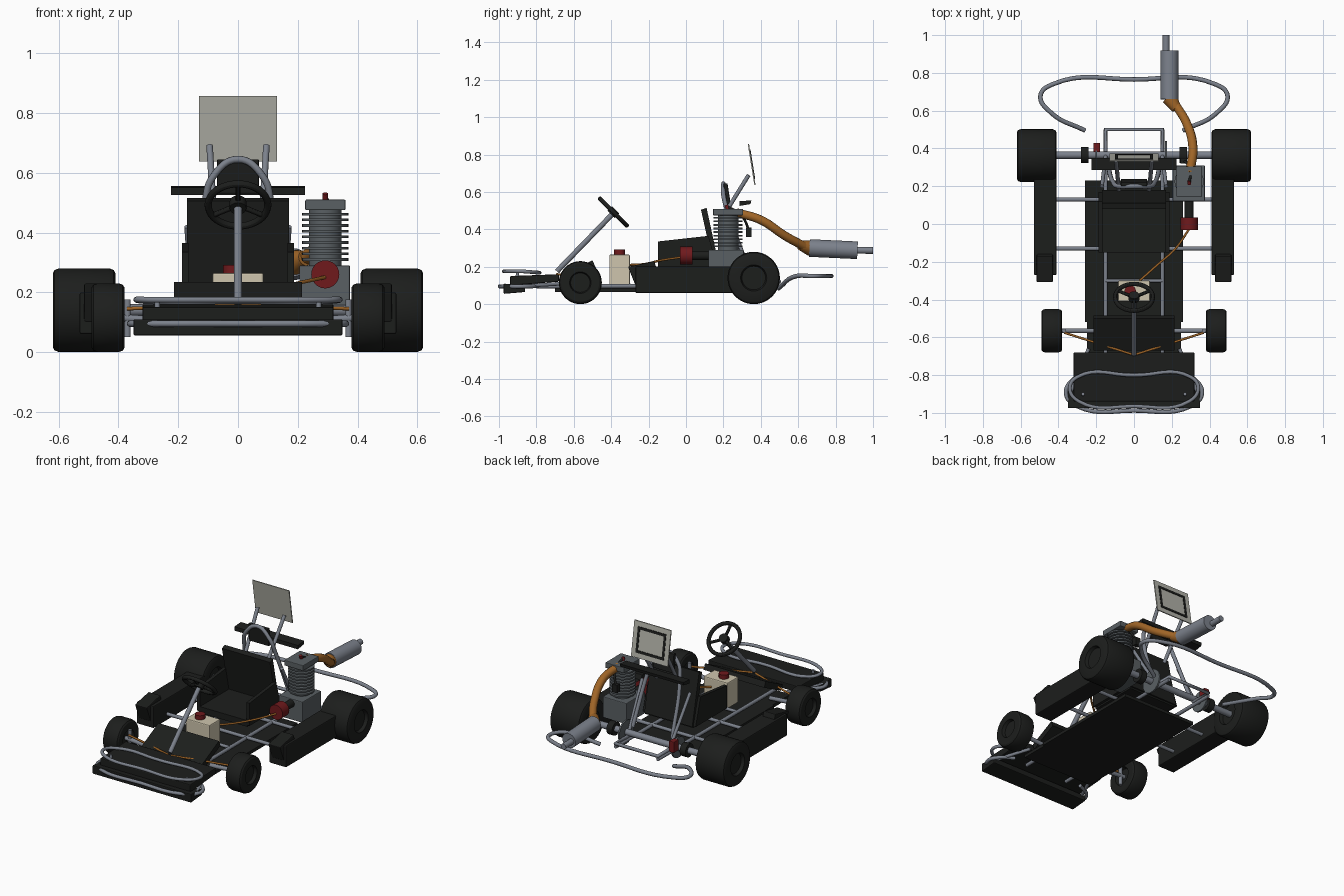
import bpy, bmesh, math
from mathutils import Vector

if "Cube" in bpy.data.objects:
    bpy.data.objects.remove(bpy.data.objects["Cube"])


def mat(name, r, g, b):
    m = bpy.data.materials.new(name)
    m.diffuse_color = (r, g, b, 1)
    m.use_nodes = True
    m.node_tree.nodes["Principled BSDF"].inputs["Base Color"].default_value = m.diffuse_color
    return m


BLACK = mat("black", .012, .013, .012)
STEEL = mat("steel", .20, .22, .26)
ALLOY = mat("alloy", .10, .115, .125)
ORANGE = mat("orange", .35, .13, .02)
RED = mat("red", .16, .01, .012)
CREAM = mat("cream", .62, .56, .42)
WHITE = mat("plate_white", .45, .45, .40)


def finish(name, bm, m, bevel=0):
    bmesh.ops.recalc_face_normals(bm, faces=bm.faces)
    me = bpy.data.meshes.new(name)
    bm.to_mesh(me)
    bm.free()
    o = bpy.data.objects.new(name, me)
    bpy.context.collection.objects.link(o)
    me.materials.append(m)
    if bevel:
        b = o.modifiers.new("bevel", 'BEVEL')
        b.width, b.segments = bevel, 2
    return o


def prism(name, profile, x0, x1, m, bevel=0):
    """Side profile (y, z) extruded across x."""
    bm = bmesh.new()
    f = bm.faces.new([bm.verts.new((x0, y, z)) for y, z in profile])
    r = bmesh.ops.extrude_face_region(bm, geom=[f])
    bmesh.ops.translate(bm, vec=(x1 - x0, 0, 0),
                        verts=[v for v in r["geom"] if isinstance(v, bmesh.types.BMVert)])
    return finish(name, bm, m, bevel)


def box(name, x0, x1, y0, y1, z0, z1, m, bevel=0):
    return prism(name, [(y0, z0), (y1, z0), (y1, z1), (y0, z1)], x0, x1, m, bevel)


def rod(name, a, b, r, m, r2=None, sides=24):
    """Cylinder or cone between two points."""
    a, b = Vector(a), Vector(b)
    bm = bmesh.new()
    bmesh.ops.create_cone(bm, cap_ends=True, segments=sides, radius1=r,
                          radius2=r if r2 is None else r2, depth=(b - a).length)
    o = finish(name, bm, m)
    o.location = (a + b) / 2
    o.rotation_euler = (b - a).to_track_quat('Z', 'Y').to_euler()
    smooth(o)
    return o


def smooth(o):
    bpy.ops.object.select_all(action='DESELECT')
    o.select_set(True)
    bpy.context.view_layer.objects.active = o
    bpy.ops.object.shade_smooth_by_angle()


def tube(name, pts, r, m, curved=True):
    cu = bpy.data.curves.new(name, 'CURVE')
    cu.dimensions, cu.bevel_depth, cu.bevel_resolution = '3D', r, 3
    cu.resolution_u, cu.use_fill_caps = 8, True
    s = cu.splines.new('BEZIER')
    s.bezier_points.add(len(pts) - 1)
    for p, c in zip(s.bezier_points, pts):
        p.co = c
        p.handle_left_type = p.handle_right_type = 'AUTO' if curved else 'VECTOR'
    cu.materials.append(m)
    o = bpy.data.objects.new(name, cu)
    bpy.context.collection.objects.link(o)
    bpy.ops.object.select_all(action='DESELECT')
    o.select_set(True)
    bpy.context.view_layer.objects.active = o
    bpy.ops.object.convert(target='MESH')
    return bpy.context.object


def mirrored(half):
    return half + [(-x, y, z) for x, y, z in half[::-1] if x != 0]


def wheel(name, x0, x1, y, r, s):
    """Tyre lathed around x, with rounded shoulders and a recessed hub."""
    c, w = (x0 + x1) / 2, (x1 - x0) / 2
    prof = [(-w + .02, 0), (-w + .02, r * .45), (-w, r * .5), (-w, r * .88), (-w + .006, r * .96),
            (-w + .02, r), (w - .02, r), (w - .006, r * .96), (w, r * .88), (w, r * .5),
            (w - .02, r * .45), (w - .02, 0)]
    bm = bmesh.new()
    vs = [bm.verts.new((s * (c + a), y, r + b)) for a, b in prof]
    es = [bm.edges.new(p) for p in zip(vs, vs[1:])]
    bmesh.ops.spin(bm, geom=vs + es, cent=(0, y, r), axis=(1, 0, 0), angle=math.tau, steps=40)
    bmesh.ops.remove_doubles(bm, verts=bm.verts, dist=1e-4)
    smooth(finish(name, bm, BLACK))


# Floor, footrest and nose
box("floor_pan", -.26, .26, -.52, .23, .065, .085, BLACK)
box("front_floor", -.25, .25, -.70, -.52, .065, .085, BLACK)
prism("footrest", [(-.67, .15), (-.50, .235), (-.485, .20), (-.655, .115)], -.215, .215, BLACK)
prism("nose_panel", [(-.94, .10), (-.68, .12), (-.68, .16), (-.94, .15)], -.32, .32, BLACK, .005)
prism("nose_lip", [(-.975, .055), (-.86, .065), (-.86, .10), (-.975, .11)], -.35, .35, BLACK, .005)

# Paired parts
for s, side in ((1, "right"), (-1, "left")):
    wheel("rear_wheel_" + side, .41, .62, .362, .14, s)
    wheel("front_wheel_" + side, .38, .49, -.565, .115, s)
    box("side_pod_" + side, s * .41, s * .53, -.27, .25, .06, .20, BLACK, .006)
    prism("pod_nose_" + side, [(-.31, .20), (-.17, .23), (-.13, .11), (-.27, .10)],
          s * .43, s * .515, BLACK, .005)
    prism("seat_side_" + side, [(-.15, .335), (.12, .365), (.17, .19), (-.15, .19)],
          s * .165, s * .187, BLACK)
    rod("axle_bearing_" + side, (s * .24, .365, .14), (s * .28, .365, .14), .042, BLACK)
    rod("kingpin_" + side, (s * .37, -.565, .05), (s * .37, -.565, .175), .011, STEEL)
    rod("front_axle_" + side, (s * .2, -.565, .10), (s * .40, -.565, .115), .013, STEEL)
    rod("steering_rod_" + side, (s * .37, -.575, .145), (s * .01, -.69, .16), .006, ORANGE)
    rod("frame_rail_" + side, (s * .15, -.80, .095), (s * .15, .50, .10), .011, STEEL)
    rod("plate_strut_" + side, (s * .095, .335, .69), (s * .08, .18, .44), .011, STEEL)
    rod("seat_strut_" + side, (s * .17, .20, .42), (s * .15, .36, .15), .010, STEEL)
    tube("upper_bumper_leg_" + side, [(s * .27, -.90, .17), (s * .27, -.91, .08)], .009, STEEL)
    tube("lower_bumper_leg_" + side, [(s * .34, -.90, .095), (s * .24, -.66, .11)], .010, STEEL)

# Cross bars and axle
for i, y in enumerate((.13, -.13)):
    rod(f"pod_bar_{i}", (-.42, y, .10), (.42, y, .10), .011, STEEL)
rod("front_cross_bar", (-.15, -.30, .10), (.15, -.30, .10), .010, STEEL)
rod("rear_axle", (-.43, .365, .14), (.43, .365, .14), .020, STEEL)
rod("brake_disc", (-.205, .365, .14), (-.195, .365, .14), .065, ALLOY)
box("brake_caliper", -.215, -.18, .38, .43, .13, .20, RED, .004)
rod("sprocket", (.165, .365, .14), (.175, .365, .14), .075, ALLOY)
tube("rear_frame_loop", [(-.15, .36, .12), (-.15, .50, .12), (.15, .50, .12), (.15, .36, .12)],
     .011, STEEL, False)

# Bumpers
tube("rear_bumper", mirrored([(-.26, .495, .085), (-.44, .59, .15), (-.495, .68, .15),
                              (-.43, .74, .15), (0, .765, .15)]), .012, STEEL)
tube("upper_front_bumper", mirrored([(0, -.80, .17), (-.30, -.81, .17), (-.34, -.87, .175),
                                     (-.29, -.94, .175), (0, -.965, .175)])
     + [(0, -.80, .17)], .010, STEEL)
tube("lower_front_bumper", mirrored([(-.25, -.79, .10), (-.33, -.83, .095), (-.36, -.90, .095),
                                     (-.30, -.965, .095), (0, -.988, .095)]), .011, STEEL)

# Seat, headrest and arch
box("seat_base", -.17, .17, -.15, .17, .18, .22, BLACK)
prism("seat_back", [(.15, .19), (.18, .19), (.11, .515), (.08, .505)], -.17, .17, BLACK)
tube("seat_arch", mirrored([(-.14, .34, .17), (-.11, .22, .50), (-.085, .20, .585),
                            (0, .20, .645)]), .012, STEEL)
prism("headrest", [(.20, .645), (.222, .645), (.24, .53), (.212, .53)], -.07, .07, BLACK, .004)
prism("rear_crossbeam", [(.285, .525), (.345, .535), (.35, .555), (.285, .55)], -.225, .225, BLACK)

# Number plate with dark border on the back
prism("plate", [(.33, .857), (.337, .857), (.372, .638), (.365, .638)], -.13, .13, WHITE)
for n, x0, x1, t0, t1 in (("left", -.1, -.085, .14, .86), ("right", .085, .1, .14, .86),
                          ("top", -.1, .1, .14, .21), ("bottom", -.1, .1, .79, .86)):
    a, b = [(.337 + .035 * t, .857 - .219 * t) for t in (t0, t1)]
    prism("plate_border_" + n, [a, (a[0] + .003, a[1]), (b[0] + .003, b[1]), b], x0, x1, BLACK)

# Steering
rod("steering_column", (0, -.69, .175), (0, -.39, .485), .014, STEEL)
bpy.ops.mesh.primitive_torus_add(major_radius=.1, minor_radius=.012, major_segments=40,
                                 minor_segments=12, location=(0, -.388, .492),
                                 rotation=(-math.pi / 4, 0, 0))
rim = bpy.context.object
rim.name = "steering_wheel"
rim.data.materials.append(BLACK)
smooth(rim)
hub = Vector((0, -.388, .492))
rod("steering_hub", hub - Vector((0, .012, .012)), hub + Vector((0, .012, .012)), .028, BLACK)
for i in range(3):
    a = math.radians(90 + 120 * i + 180)
    d = Vector((math.cos(a), math.sin(a) * .707, -math.sin(a) * .707))
    rod(f"steering_spoke_{i}", hub, hub + d * .1, .009, BLACK, sides=12)

# Fuel tank and line
box("fuel_tank", -.085, .085, -.41, -.30, .10, .265, CREAM, .006)
rod("fuel_cap", (-.02, -.355, .26), (-.02, -.355, .292), .03, RED)
tube("fuel_line", [(.29, -.03, .25), (.22, -.13, .235), (.12, -.22, .215), (.03, -.30, .21)],
     .006, ORANGE)

# Engine
box("crankcase", .205, .375, .12, .31, .155, .29, ALLOY, .005)
rod("cylinder", (.292, .225, .28), (.292, .225, .48), .055, ALLOY)
for i in range(9):
    z = .305 + i * .019
    rod(f"fin_{i}", (.292, .225, z), (.292, .225, z + .009), .077, ALLOY, sides=32)
box("cylinder_head", .225, .36, .145, .305, .475, .51, ALLOY, .004)
rod("spark_plug", (.292, .225, .505), (.292, .215, .53), .010, RED)
tube("ignition_lead", [(.292, .215, .525), (.30, .29, .48), (.27, .33, .41), (.26, .335, .37)],
     .007, BLACK)
box("ignition_coil", .245, .28, .32, .35, .36, .41, BLACK)
rod("intake", (.292, .13, .26), (.292, .03, .26), .024, BLACK)
rod("air_filter", (.292, .035, .26), (.292, -.032, .26), .047, RED)

# Exhaust
tube("exhaust_pipe", [(.295, .27, .49), (.312, .40, .45), (.28, .53, .365), (.215, .64, .305)],
     .024, ORANGE)
rod("exhaust_cone", (.225, .61, .315), (.19, .665, .30), .026, ORANGE, .042)
rod("muffler", (.188, .66, .30), (.188, .917, .288), .047, STEEL, sides=32)
rod("tailpipe", (.17, .91, .288), (.17, 1.0, .287), .018, STEEL)
